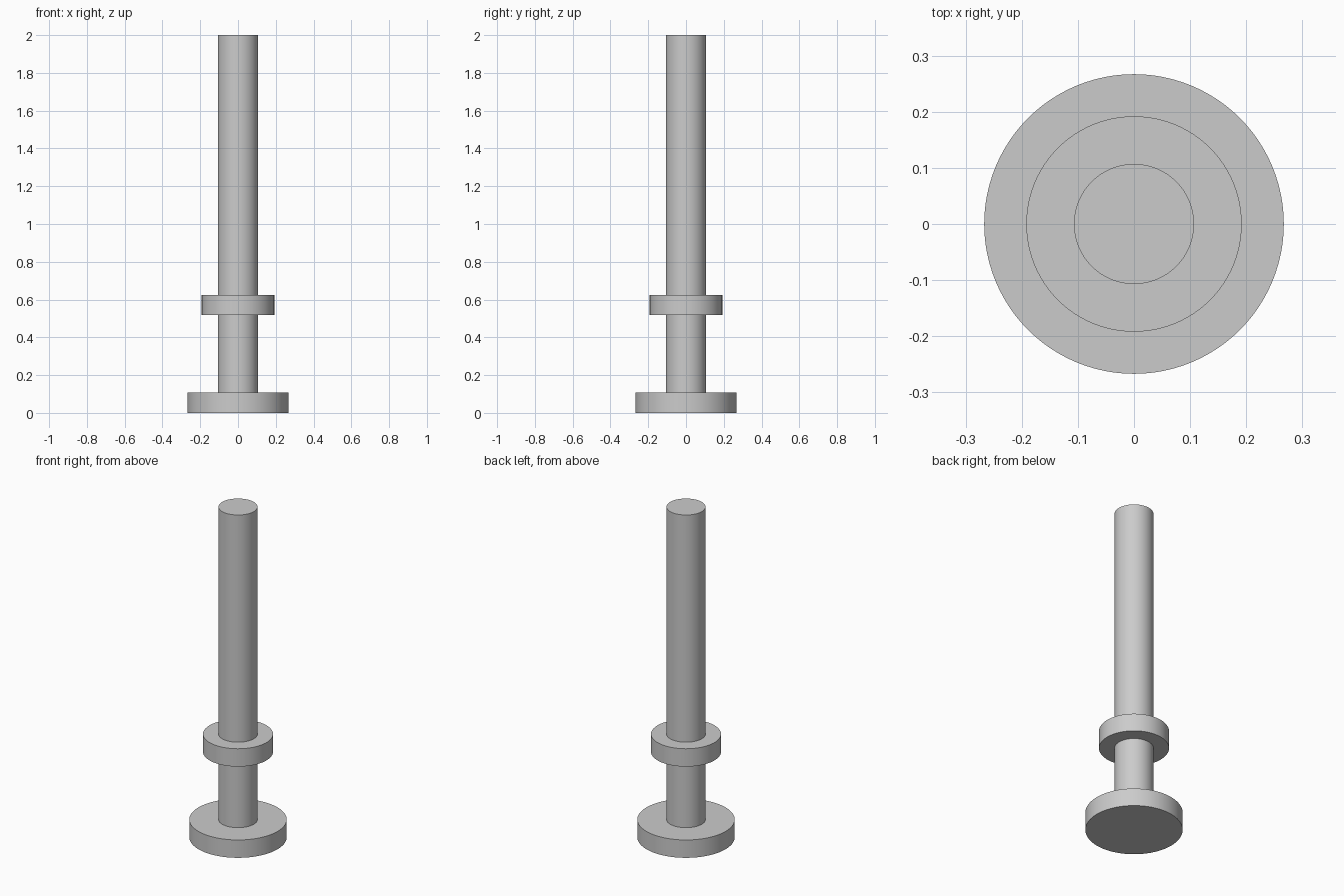
import bpy
import math

cube = bpy.data.objects.get("Cube")
if cube:
    bpy.data.objects.remove(cube, do_unlink=True)

# Plain grey metal
grey = bpy.data.materials.new("light_grey")
grey.use_nodes = True
colour = (0.6, 0.6, 0.6, 1.0)
grey.diffuse_color = colour
for node in grey.node_tree.nodes:
    if node.type == 'BSDF_PRINCIPLED':
        node.inputs["Base Color"].default_value = colour


def disc(name, radius, bottom, top):
    """Upright round part between two heights."""
    bpy.ops.mesh.primitive_cylinder_add(
        vertices=96, radius=radius, depth=top - bottom,
        location=(0, 0, (bottom + top) / 2))
    part = bpy.context.object
    part.name = name
    part.data.materials.append(grey)
    bpy.ops.object.shade_smooth_by_angle(angle=math.radians(30))
    return part


# Wide foot, long shaft and the collar around it
disc("base_flange", 0.267, 0.0, 0.108)
disc("shaft", 0.107, 0.108, 2.0)
disc("collar", 0.192, 0.517, 0.625)
